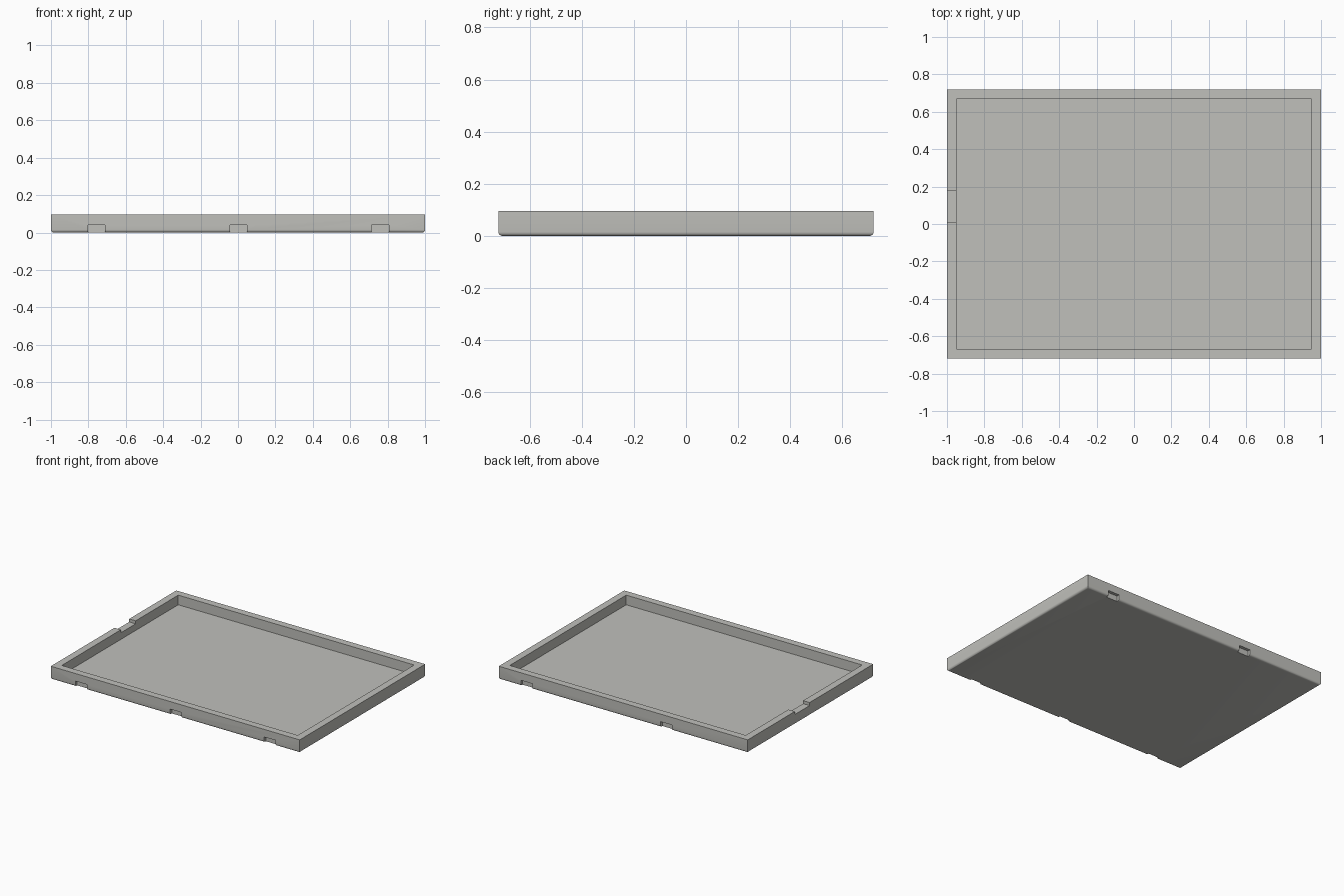
import bpy
import bmesh

if "Cube" in bpy.data.objects:
    bpy.data.objects.remove(bpy.data.objects["Cube"])

LENGTH, DEPTH, HEIGHT = 2.0, 1.44, 0.095
WALL, FLOOR = 0.052, 0.025
BIG = 0.1  # how far cutters overshoot the outside


def box(name, lo, hi):
    """Axis-aligned box between two corners."""
    bm = bmesh.new()
    bmesh.ops.create_cube(bm, size=1)
    for v in bm.verts:
        v.co = [(a + b) / 2 + c * (b - a) for a, b, c in zip(lo, hi, v.co)]
    mesh = bpy.data.meshes.new(name)
    bm.to_mesh(mesh)
    bm.free()
    obj = bpy.data.objects.new(name, mesh)
    bpy.context.collection.objects.link(obj)
    return obj


def cut(target, lo, hi):
    """Subtract a box from the target and discard the cutter."""
    cutter = box("cutter", lo, hi)
    cutter.hide_render = True
    mod = target.modifiers.new("cut", 'BOOLEAN')
    mod.operation = 'DIFFERENCE'
    mod.solver = 'EXACT'
    mod.object = cutter
    bpy.ops.object.modifier_apply(modifier=mod.name)
    bpy.data.objects.remove(cutter)


hx, hy = LENGTH / 2, DEPTH / 2

# Tray body
tray = box("tray", (-hx, -hy, 0), (hx, hy, HEIGHT))
bpy.context.view_layer.objects.active = tray
tray.select_set(True)

# Rounded lower edges
bm = bmesh.new()
bm.from_mesh(tray.data)
lower = [e for e in bm.edges if all(v.co.z < 0.001 for v in e.verts)]
bmesh.ops.bevel(bm, geom=lower, offset=0.015, segments=5, profile=0.5, affect='EDGES')
bm.to_mesh(tray.data)
bm.free()

# Recessed interior
cut(tray, (-hx + WALL, -hy + WALL, FLOOR), (hx - WALL, hy - WALL, HEIGHT + BIG))

# Shallow notch in the top of the left rim
cut(tray, (-hx - BIG, 0.01, HEIGHT - 0.022), (-hx + WALL + 0.02, 0.18, HEIGHT + BIG))

# Latch recesses along the lower front and back edges
LATCH_W, LATCH_H, LATCH_D = 0.092, 0.04, 0.022
for side, centres in ((-1, (-0.757, 0.003, 0.76)), (1, (-0.345, 0.777))):
    y0, y1 = sorted((side * (hy - LATCH_D), side * (hy + BIG)))
    for x in centres:
        cut(tray, (x - LATCH_W / 2, y0, -BIG), (x + LATCH_W / 2, y1, LATCH_H))

# Single grey plastic
grey = bpy.data.materials.new("warm grey")
grey.diffuse_color = (0.53, 0.53, 0.50, 1)
grey.use_nodes = True
grey.node_tree.nodes["Principled BSDF"].inputs["Base Color"].default_value = grey.diffuse_color
tray.data.materials.clear()
tray.data.materials.append(grey)
for p in tray.data.polygons:
    p.material_index = 0
bpy.ops.object.shade_smooth_by_angle()
